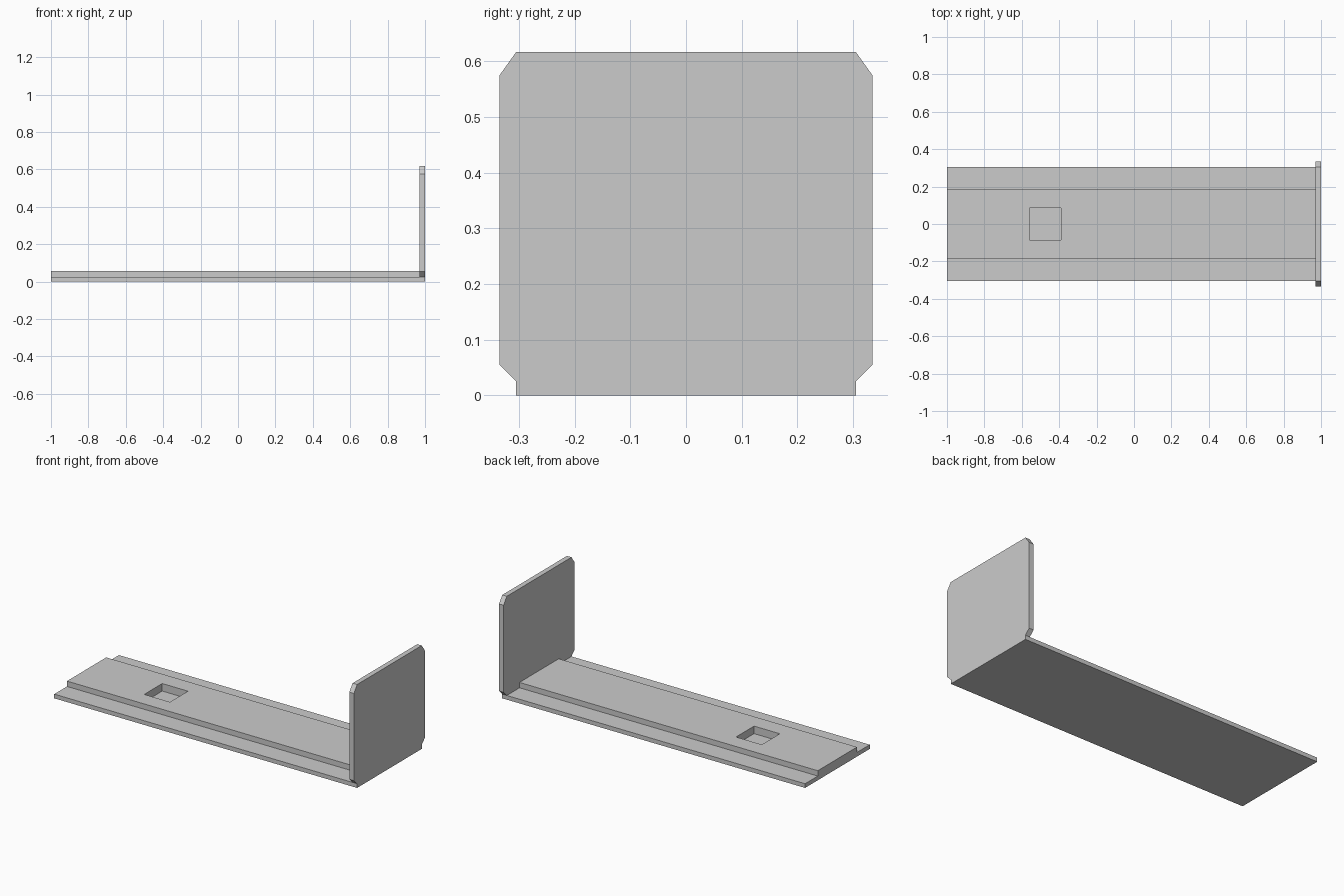
import bpy
import bmesh

cube = bpy.data.objects.get("Cube")
if cube:
    bpy.data.objects.remove(cube, do_unlink=True)

grey = bpy.data.materials.new("light_grey")
grey.use_nodes = True
colour = (0.6, 0.6, 0.6, 1)
grey.diffuse_color = colour
grey.node_tree.nodes["Principled BSDF"].inputs["Base Color"].default_value = colour


def extrude_profile(name, half, x0, x1):
    """Mirror a (y, z) half outline across y = 0 and extrude it along x."""
    outline = half + [(-y, z) for y, z in reversed(half)]
    bm = bmesh.new()
    face = bm.faces.new([bm.verts.new((x0, y, z)) for y, z in outline])
    side = bmesh.ops.extrude_face_region(bm, geom=[face])["geom"]
    verts = [v for v in side if isinstance(v, bmesh.types.BMVert)]
    bmesh.ops.translate(bm, verts=verts, vec=(x1 - x0, 0, 0))
    bmesh.ops.recalc_face_normals(bm, faces=bm.faces)
    mesh = bpy.data.meshes.new(name)
    bm.to_mesh(mesh)
    bm.free()
    mesh.materials.append(grey)
    obj = bpy.data.objects.new(name, mesh)
    bpy.context.collection.objects.link(obj)
    return obj


# Long stepped base with a raised centre strip
base = extrude_profile("stepped_base", [
    (0.305, 0), (0.305, 0.025), (0.185, 0.025), (0.185, 0.057)], -1, 0.97)

# Upright end plate with chamfered corners and a narrow foot
extrude_profile("end_plate", [
    (0.305, 0), (0.305, 0.025), (0.335, 0.055),
    (0.335, 0.575), (0.305, 0.617)], 0.97, 1)

# Square pocket sunk into the strip
cutter = extrude_profile("pocket_cutter", [(0.085, 0.012), (0.085, 0.1)], -0.56, -0.39)
cutter.hide_render = True
cutter.hide_viewport = True
pocket = base.modifiers.new("pocket", "BOOLEAN")
pocket.operation = "DIFFERENCE"
pocket.solver = "EXACT"
pocket.object = cutter
